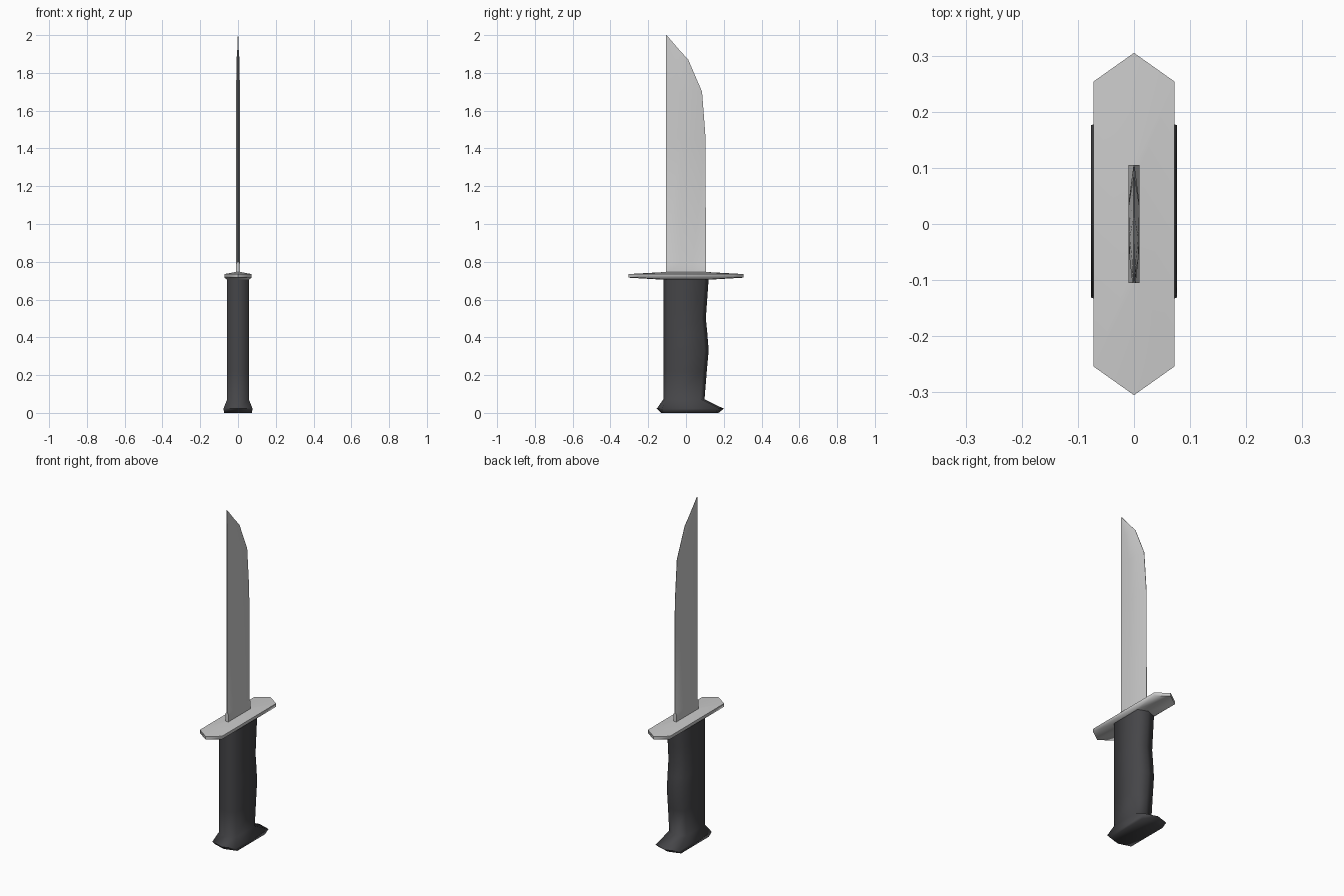
import bpy, bmesh, math

if "Cube" in bpy.data.objects:
    bpy.data.objects.remove(bpy.data.objects["Cube"])


def loft(name, rings, angle, material=None):
    """Skin a stack of equal-sized rings and cap both ends."""
    bm = bmesh.new()
    loops = [[bm.verts.new(p) for p in ring] for ring in rings]
    for a, b in zip(loops, loops[1:]):
        n = len(a)
        for i in range(n):
            j = (i + 1) % n
            bm.faces.new((a[i], a[j], b[j], b[i]))
    bm.faces.new(loops[0][::-1])
    bm.faces.new(loops[-1])
    bmesh.ops.remove_doubles(bm, verts=bm.verts[:], dist=1e-5)
    bmesh.ops.recalc_face_normals(bm, faces=bm.faces[:])
    mesh = bpy.data.meshes.new(name)
    bm.to_mesh(mesh)
    bm.free()
    obj = bpy.data.objects.new(name, mesh)
    bpy.context.collection.objects.link(obj)
    if material:
        mesh.materials.append(material)
    bpy.ops.object.select_all(action='DESELECT')
    obj.select_set(True)
    bpy.context.view_layer.objects.active = obj
    bpy.ops.object.shade_smooth_by_angle(angle=math.radians(angle))
    return obj


def hexagon(z, half, back, front, inset):
    """Long six-sided section with a point at each end of y."""
    return [(0, back, z), (half, back + inset, z), (half, front - inset, z),
            (0, front, z), (-half, front - inset, z), (-half, back + inset, z)]


def blade_section(z, spine, edge, r0, r1, ws, wr, we):
    """Eight-sided blade section: spine, two ridges and cutting edge."""
    side = [(ws, spine), (wr, r0), (wr, r1), (we, edge)]
    return ([(x, y, z) for x, y in side] +
            [(-x, y, z) for x, y in reversed(side)])


rubber = bpy.data.materials.new("dark_rubber")
rubber.diffuse_color = (0.06, 0.06, 0.065, 1)
rubber.use_nodes = True
rubber.node_tree.nodes["Principled BSDF"].inputs["Base Color"].default_value = rubber.diffuse_color

# Handle with finger swells and flared pommel
loft("handle", [hexagon(*r) for r in (
    (0.00, 0.073, -0.132, 0.172, 0.022),
    (0.022, 0.077, -0.155, 0.200, 0.024),
    (0.072, 0.057, -0.120, 0.098, 0.022),
    (0.22, 0.057, -0.120, 0.110, 0.022),
    (0.33, 0.057, -0.120, 0.120, 0.022),
    (0.42, 0.057, -0.120, 0.113, 0.022),
    (0.50, 0.057, -0.120, 0.105, 0.022),
    (0.60, 0.057, -0.120, 0.112, 0.022),
    (0.71, 0.057, -0.120, 0.120, 0.022),
)], 75, rubber)

# Cross guard, thicker at the middle than at the tips
loft("guard", [hexagon(*r) for r in (
    (0.705, 0.057, -0.120, 0.120, 0.022),
    (0.716, 0.072, -0.305, 0.305, 0.051),
    (0.735, 0.072, -0.305, 0.305, 0.051),
    (0.746, 0.012, -0.107, 0.107, 0.004),
)], 60)

# Blade: squared base, ground faces, angled tip
loft("blade", [blade_section(*r) for r in (
    (0.735, -0.105, 0.105, -0.03, 0.035, 0.010, 0.010, 0.010),
    (0.790, -0.105, 0.105, -0.03, 0.035, 0.010, 0.010, 0.010),
    (0.800, -0.105, 0.105, -0.03, 0.035, 0.003, 0.010, 0.001),
    (1.450, -0.105, 0.104, -0.03, 0.035, 0.003, 0.010, 0.001),
    (1.700, -0.105, 0.085, -0.03, 0.030, 0.003, 0.010, 0.001),
    (1.870, -0.105, 0.012, -0.06, -0.025, 0.003, 0.008, 0.001),
    (1.920, -0.105, -0.034, -0.08, -0.06, 0.003, 0.004, 0.001),
    (2.000, -0.105, -0.103, -0.1045, -0.104, 0.001, 0.001, 0.001),
)], 35)
